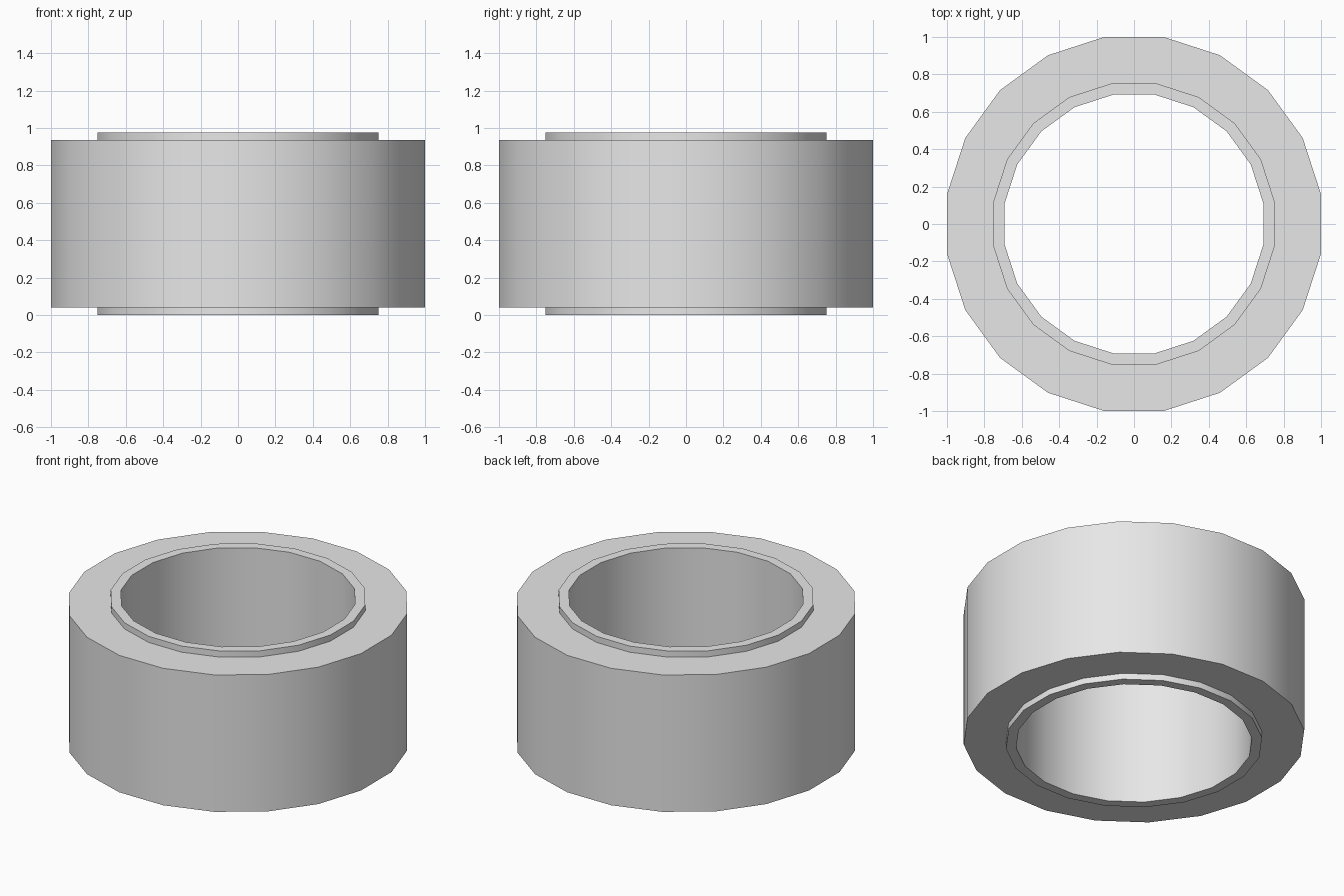
import bpy
import bmesh
import math

if "Cube" in bpy.data.objects:
    bpy.data.objects.remove(bpy.data.objects["Cube"], do_unlink=True)

SIDES = 20
FLAT_TO_CORNER = 1 / math.cos(math.pi / SIDES)

# Colour
grey = bpy.data.materials.new("light grey")
grey.use_nodes = True
grey.diffuse_color = (0.8, 0.8, 0.8, 1)
bsdf = next(n for n in grey.node_tree.nodes if n.type == "BSDF_PRINCIPLED")
bsdf.inputs["Base Color"].default_value = grey.diffuse_color


def revolve(name, profile, material):
    """Turn a closed (flat radius, height) profile into a faceted ring."""
    bm = bmesh.new()
    rings = []
    for i in range(SIDES):
        a = (i + 0.5) * math.tau / SIDES
        rings.append([bm.verts.new((r * FLAT_TO_CORNER * math.cos(a),
                                    r * FLAT_TO_CORNER * math.sin(a), z))
                      for r, z in profile])
    count = len(profile)
    for i, ring in enumerate(rings):
        following = rings[(i + 1) % SIDES]
        for j in range(count):
            k = (j + 1) % count
            bm.faces.new((ring[j], following[j], following[k], ring[k]))
    bmesh.ops.recalc_face_normals(bm, faces=bm.faces)
    mesh = bpy.data.meshes.new(name)
    bm.to_mesh(mesh)
    bm.free()
    mesh.materials.append(material)
    obj = bpy.data.objects.new(name, mesh)
    bpy.context.collection.objects.link(obj)
    bpy.ops.object.select_all(action="DESELECT")
    obj.select_set(True)
    bpy.context.view_layer.objects.active = obj
    bpy.ops.object.shade_smooth_by_angle(angle=math.radians(30))
    return obj


# Thick ring with a thin raised lip around the bore at both ends
BORE, LIP, OUTER = 0.692, 0.752, 1.0
TOP, LIP_HEIGHT = 0.975, 0.04
revolve("spacer_ring", [
    (BORE, 0), (LIP, 0), (LIP, LIP_HEIGHT), (OUTER, LIP_HEIGHT),
    (OUTER, TOP - LIP_HEIGHT), (LIP, TOP - LIP_HEIGHT), (LIP, TOP), (BORE, TOP),
], grey)
